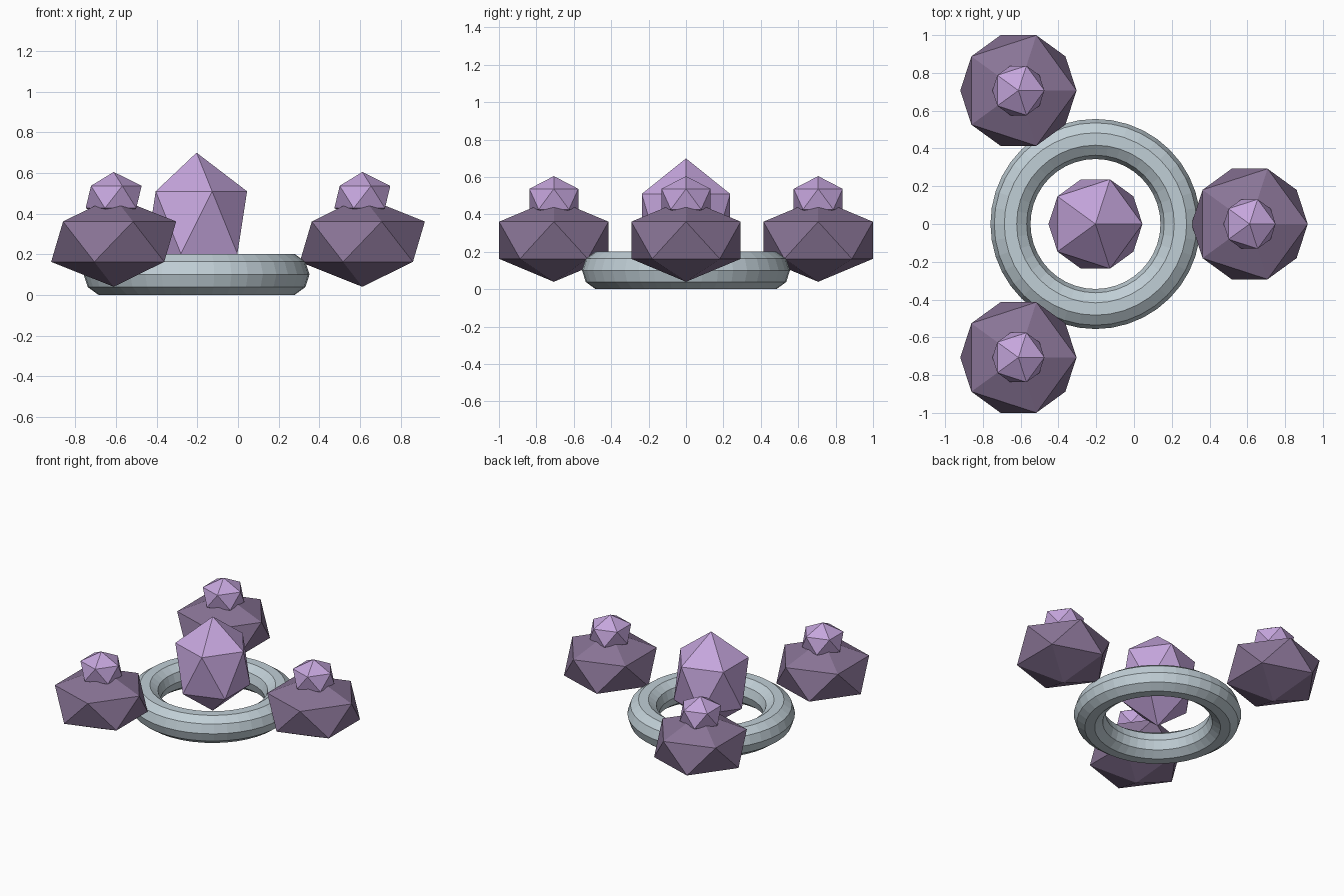
import bpy, math

if "Cube" in bpy.data.objects:
    bpy.data.objects.remove(bpy.data.objects["Cube"])

CX = -0.204        # centre of the ring
ORBIT = 0.816      # distance of the side stones from that centre


def material(name, rgb):
    m = bpy.data.materials.new(name)
    m.diffuse_color = (*rgb, 1)
    m.use_nodes = True
    m.node_tree.nodes["Principled BSDF"].inputs["Base Color"].default_value = m.diffuse_color
    return m


light_purple = material("light_purple", (0.56, 0.38, 0.72))
dark_purple = material("dark_purple", (0.25, 0.175, 0.305))
pale_steel = material("pale_steel", (0.53, 0.62, 0.67))


def finish(name, mat):
    ob = bpy.context.object
    ob.name = name
    ob.data.materials.append(mat)
    return ob


def gem(name, loc, radius, half_height, mat):
    # twenty-sided stone, stretched or squashed in height
    bpy.ops.mesh.primitive_ico_sphere_add(subdivisions=1, radius=1, location=loc)
    ob = finish(name, mat)
    ob.scale = (radius, radius, half_height)
    return ob


# ring on the ground
bpy.ops.mesh.primitive_torus_add(major_radius=0.45, minor_radius=0.106,
                                 major_segments=40, minor_segments=10,
                                 location=(CX, 0, 0.101))
finish("ring", pale_steel)

# tall crystal in the middle of the ring
gem("centre_crystal", (CX, 0, 0.356), 0.278, 0.344, light_purple)

# three side stones, each with a small crystal on top
for i in range(3):
    a = math.radians(120 * i)
    x, y = CX + ORBIT * math.cos(a), ORBIT * math.sin(a)
    gem(f"side_stone_{i + 1}", (x, y, 0.262), 0.344, 0.222, dark_purple)
    gem(f"top_crystal_{i + 1}", (x, y, 0.482), 0.154, 0.123, light_purple)
